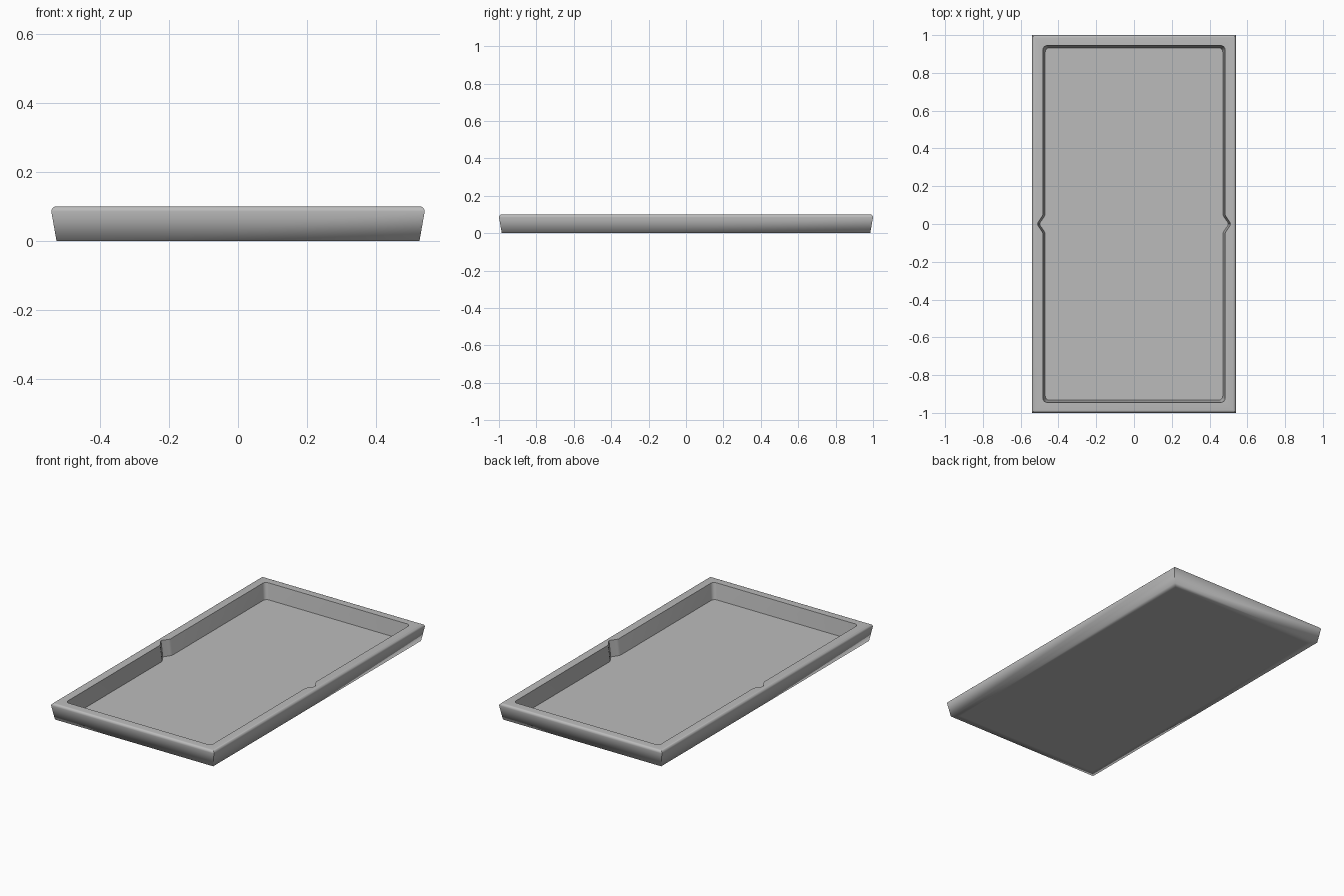
import bpy
import bmesh
import math

old = bpy.data.objects.get("Cube")
if old:
    bpy.data.objects.remove(old)

HALF_X, HALF_Y, TOP, FLOOR = 0.54, 1.0, 0.1, 0.005
ROUND = 0.015      # rounding of the outer top edge
SLOPE = 0.015      # how far the outer wall leans in at the base

bm = bmesh.new()


def ring(points, z):
    return [bm.verts.new((x, y, z)) for x, y in points]


def bridge(a, b):
    for i in range(len(a)):
        j = (i + 1) % len(a)
        bm.faces.new((a[i], a[j], b[j], b[i]))


def rectangle(inset):
    x, y = HALF_X - inset, HALF_Y - inset
    return [(x, -y), (x, y), (-x, y), (-x, -y)]


def cavity(inset):
    """Rounded rectangle with a finger notch halfway along each long side."""
    x, y, r = 0.482 - inset, 0.945 - inset, 0.022
    half = [(0.05, 0), (0.038, 0.006), (0.01, 0.025)]
    notch = [(-t, d) for t, d in half] + [(0, 0.029)] + [(t, d) for t, d in reversed(half)]
    side = [(x + d, t) for t, d in notch]
    for cx, start in ((x - r, 0), (r - x, 90)):
        for k in range(5):
            a = math.radians(start + k * 22.5)
            side.append((cx + r * math.cos(a), y - r + r * math.sin(a)))
    # the other half is the same outline turned half way round
    return side + [(-px, -py) for px, py in side]


# Underside with a border loop, then the leaning outer wall
under = ring(rectangle(SLOPE + 0.04), 0)
bm.faces.new(under)
base = ring(rectangle(SLOPE), 0)
bridge(under, base)
last = base

# Rounded upper edge
for k in range(6):
    a = math.radians(k * 18)
    nxt = ring(rectangle(ROUND * (1 - math.cos(a))), TOP - ROUND + ROUND * math.sin(a))
    bridge(last, nxt)
    last = nxt
rim_outer = last

# Cavity walls and floor
rim_inner = ring(cavity(0), TOP)
floor_ring = ring(cavity(0.012), FLOOR)
bridge(rim_inner, floor_ring)
bm.faces.new(floor_ring)

# Flat rim between the outer edge and the cavity
rim_edges = []
for loop in (rim_outer, rim_inner):
    for i, v in enumerate(loop):
        rim_edges.append(bm.edges.get((v, loop[(i + 1) % len(loop)])))
bmesh.ops.triangle_fill(bm, use_beauty=True, use_dissolve=False, edges=rim_edges)
bmesh.ops.recalc_face_normals(bm, faces=bm.faces[:])

# Smooth shading; the base edge stays soft, other strong angles are crisp
for f in bm.faces:
    f.smooth = True
for e in bm.edges:
    soft_base = all(v in base for v in e.verts)
    e.smooth = soft_base or e.calc_face_angle(0) < math.radians(36)

mesh = bpy.data.meshes.new("tray")
bm.to_mesh(mesh)
bm.free()
tray = bpy.data.objects.new("tray", mesh)
bpy.context.scene.collection.objects.link(tray)

# Plain grey material
grey = bpy.data.materials.new("plain_grey")
grey.use_nodes = True
colour = (0.5, 0.5, 0.5, 1)
grey.diffuse_color = colour
grey.node_tree.nodes["Principled BSDF"].inputs["Base Color"].default_value = colour
mesh.materials.append(grey)
